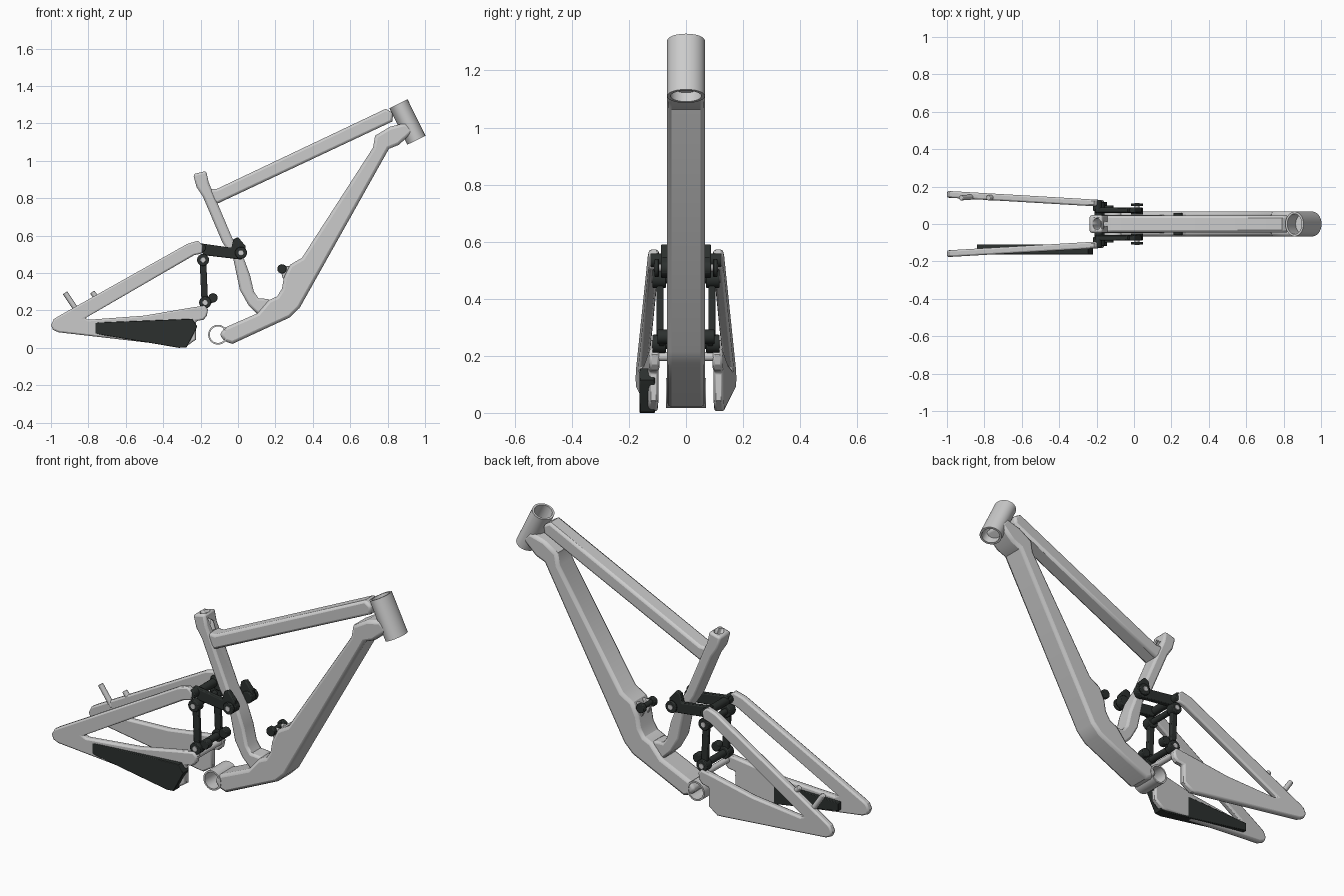
import bpy, bmesh, math
from mathutils import Vector

dark = bpy.data.materials.new("dark")
dark.diffuse_color = (0.025, 0.03, 0.028, 1)


def finish(name, bm, mat=None, bevel=0):
    bmesh.ops.recalc_face_normals(bm, faces=bm.faces)
    me = bpy.data.meshes.new(name)
    bm.to_mesh(me)
    bm.free()
    ob = bpy.data.objects.new(name, me)
    bpy.context.collection.objects.link(ob)
    if mat:
        me.materials.append(mat)
    if bevel:
        m = ob.modifiers.new("bevel", "BEVEL")
        m.width, m.segments = bevel, 2
        m.limit_method, m.angle_limit = "ANGLE", math.radians(60)
        m.use_clamp_overlap = True
    bpy.ops.object.select_all(action="DESELECT")
    ob.select_set(True)
    bpy.context.view_layer.objects.active = ob
    bpy.ops.object.shade_smooth_by_angle(angle=math.radians(30))
    return ob


def plate(name, pts, y0, y1, bevel=0.01, mat=None, off=lambda x: 0):
    """Side profile in x/z, extruded between y0 and y1."""
    bm = bmesh.new()
    a, b = [[bm.verts.new((x, y + off(x), z)) for x, z in pts] for y in (y0, y1)]
    bm.faces.new(a)
    bm.faces.new(b)
    n = len(pts)
    for i in range(n):
        j = (i + 1) % n
        bm.faces.new((a[i], a[j], b[j], b[i]))
    return finish(name, bm, mat, bevel)


def tube(name, p0, p1, r, hole=None, mat=None, n=32, bevel=0):
    """Round or oval rod; r and hole are (radius across, radius in side view)."""
    p0, p1 = Vector(p0), Vector(p1)
    d = (p1 - p0).normalized()
    u = Vector((1, 0, 0)) if abs(d.y) > 0.9 else Vector((0, 1, 0))
    v = d.cross(u).normalized()
    bm = bmesh.new()

    def ring(p, rr):
        return [bm.verts.new(p + u * rr[0] * math.cos(2 * math.pi * i / n)
                             + v * rr[1] * math.sin(2 * math.pi * i / n)) for i in range(n)]
    rings = [ring(p0, r), ring(p1, r)]
    if hole:
        rings += [ring(p1, hole), ring(p0, hole), rings[0]]
    else:
        bm.faces.new(rings[0])
        bm.faces.new(rings[1])
    for a, b in zip(rings, rings[1:]):
        for i in range(n):
            j = (i + 1) % n
            bm.faces.new((a[i], a[j], b[j], b[i]))
    return finish(name, bm, mat, bevel)


def pin(name, x, z, y0, y1, r, mat=dark, bevel=0.004, hole=None):
    return tube(name, (x, y0, z), (x, y1, z), (r, r), (hole, hole) if hole else None, mat, 24, bevel)


# Front frame
tube("head_tube", (0.954, 0, 1.11), (0.858, 0, 1.305), (0.066, 0.054), (0.054, 0.043), n=48)
plate("down_tube", [(0.941, 1.16), (0.898, 1.203), (0.813, 1.182), (0.733, 1.134), (0.722, 1.07),
                    (0.342, 0.481), (0.278, 0.444), (0.245, 0.375), (0.235, 0.316), (0.209, 0.275),
                    (0.165, 0.255), (0.105, 0.185), (-0.07, 0.108), (-0.10, 0.07), (-0.07, 0.035),
                    (-0.03, 0.021), (0.278, 0.163), (0.33, 0.214), (0.807, 1.064), (0.86, 1.085)],
      -0.067, 0.067, 0.016)
plate("top_tube", [(-0.155, 0.85), (-0.112, 0.85), (0.79, 1.278), (0.83, 1.255), (0.825, 1.21),
                   (-0.112, 0.77), (-0.15, 0.79)], -0.045, 0.045, 0.013)
seat = plate("seat_tube", [(-0.24, 0.928), (-0.17, 0.946), (-0.157, 0.885), (-0.027, 0.578),
                           (0.032, 0.476), (0.064, 0.39), (0.085, 0.30), (0.11, 0.265), (0.17, 0.26),
                           (0.17, 0.19), (0.105, 0.18), (0.055, 0.23), (0.01, 0.31), (-0.025, 0.475),
                           (-0.085, 0.567), (-0.187, 0.807), (-0.222, 0.86)], -0.048, 0.048, 0.012)
cutter = tube("seat_post_cutter", (-0.215, 0, 0.98), (-0.16, 0, 0.84), (0.03, 0.022))
cutter.hide_render = True
cutter.hide_viewport = True
cut = seat.modifiers.new("seat_post_hole", "BOOLEAN")
cut.object, cut.operation = cutter, "DIFFERENCE"
pin("bottom_bracket", -0.107, 0.07, -0.07, 0.07, 0.053, None, 0, 0.044)

# Shock mount spool on the down tube
pin("shock_mount_axle", 0.235, 0.422, -0.05, 0.05, 0.013)
for s, side in ((1, "left"), (-1, "right")):
    pin("shock_mount_cap_" + side, 0.235, 0.422, s * 0.035, s * 0.06, 0.025)
    plate("shock_mount_tab_" + side, [(0.225, 0.425), (0.245, 0.435), (0.30, 0.44), (0.27, 0.36), (0.24, 0.37)],
          s * 0.018, s * 0.036, 0.003)

# Rear swingarm sides, tapering outward toward the axle
stay = [(-1, 0.122), (-0.985, 0.153), (-0.965, 0.166), (-0.27, 0.556), (-0.215, 0.572), (-0.187, 0.55),
        (-0.19, 0.505), (-0.235, 0.495), (-0.818, 0.158), (-0.80, 0.15), (-0.5, 0.172), (-0.28, 0.21),
        (-0.18, 0.226), (-0.16, 0.205), (-0.167, 0.17), (-0.185, 0.15), (-0.225, 0.143),
        (-0.225, 0.043), (-0.28, 0.006), (-0.31, 0.008), (-0.96, 0.083), (-0.99, 0.097)]
rocker = [(-0.21, 0.56), (-0.035, 0.535), (-0.025, 0.58), (0, 0.592), (0.04, 0.545), (0.045, 0.49),
          (0.015, 0.472), (-0.18, 0.495), (-0.20, 0.515)]
link = [(-0.205, 0.47), (-0.17, 0.47), (-0.16, 0.24), (-0.195, 0.24)]
for s, side in ((1, "left"), (-1, "right")):
    plate("rear_stay_" + side, stay, s * 0.093, s * 0.129, 0.01,
          off=lambda x: s * 0.0585 * (-0.18 - x))
    plate("rocker_" + side, rocker, s * 0.06, s * 0.088, 0.005, dark)
    plate("drop_link_" + side, link, s * 0.078, s * 0.103, 0.005, dark)
    # Pivot hubs with pale bolt heads
    for name, x, z, y0, y1 in (("rocker_hub", 0.016, 0.508, 0.05, 0.088), ("rocker_washer", 0.016, 0.508, 0.095, 0.11),
                               ("link_top_hub", -0.187, 0.47, 0.07, 0.118),
                               ("link_bottom_hub", -0.176, 0.242, 0.07, 0.118)):
        pin(name + "_" + side, x, z, s * y0, s * y1, 0.032)
        if name != "rocker_hub":
            pin(name + "_bolt_" + side, x, z, s * (y0 - 0.03), s * (y1 + 0.003), 0.014, None, 0.001)
    pin("stay_pivot_" + side, -0.195, 0.535, s * 0.07, s * 0.125, 0.024)
    pin("shock_bolt_" + side, -0.134, 0.267, s * 0.06, s * 0.1, 0.025)
    plate("shock_bolt_arm_" + side, [(-0.18, 0.26), (-0.135, 0.285), (-0.125, 0.25), (-0.165, 0.22)],
          s * 0.075, s * 0.095, 0.003, dark)

# Cross shafts behind the seat tube
for name, x, z, r in (("rocker_shaft", -0.19, 0.53, 0.022), ("link_top_shaft", -0.187, 0.47, 0.016),
                      ("link_bottom_shaft", -0.176, 0.242, 0.018)):
    pin(name, x, z, -0.08, 0.08, r)
pin("stay_bridge", -0.18, 0.197, -0.1, 0.1, 0.016, None)

# Chain guard slab on the right stay
plate("chain_guard", [(-0.84, 0.132), (-0.245, 0.155), (-0.218, 0.115), (-0.225, 0.098), (-0.275, 0.003),
                      (-0.315, 0), (-0.84, 0.088)], -0.163, -0.109, 0.003, dark)

# Brake mount posts on the left stay
tube("brake_post_rear", (-0.925, 0.14, 0.295), (-0.855, 0.145, 0.19), (0.014, 0.014), n=20, bevel=0.003)
tube("brake_post_front", (-0.78, 0.14, 0.298), (-0.735, 0.142, 0.24), (0.014, 0.014), n=20, bevel=0.003)
